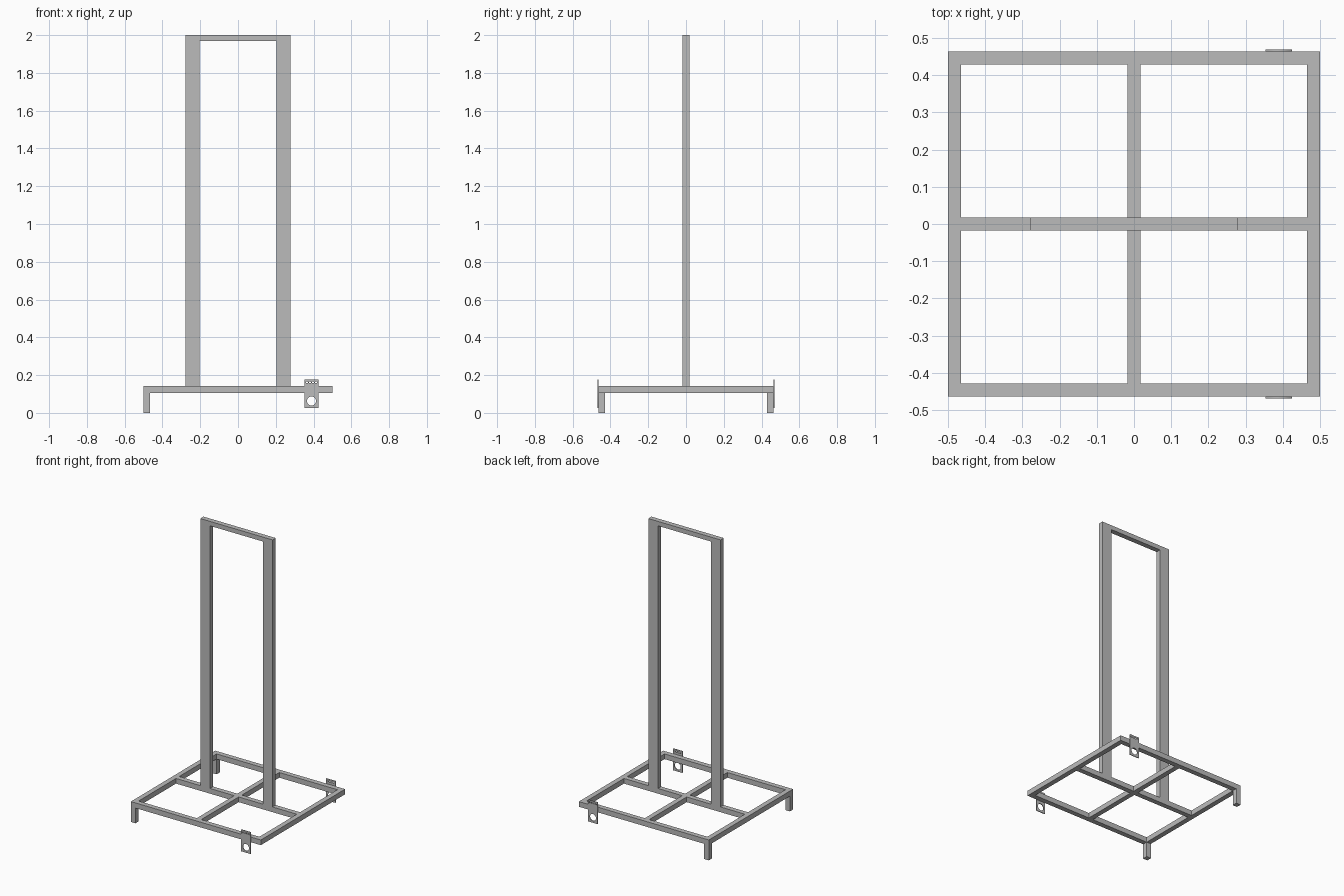
import bpy
import math
from mathutils import Matrix

cube = bpy.data.objects.get("Cube")
if cube:
    bpy.data.objects.remove(cube, do_unlink=True)

steel = bpy.data.materials.new("grey steel")
steel.use_nodes = True
GREY = (0.5, 0.5, 0.5, 1)
steel.diffuse_color = GREY
steel.node_tree.nodes["Principled BSDF"].inputs["Base Color"].default_value = GREY

# Main dimensions
HX, HY = 0.5, 0.4635          # half size of the base
T = 0.035                     # tube width
Z0, Z1, TOP = 0.106, 0.142, 2.0
POST_IN, POST_OUT = 0.203, 0.278


def add_object(name, mesh):
    mesh.materials.clear()
    mesh.materials.append(steel)
    ob = bpy.data.objects.new(name, mesh)
    bpy.context.collection.objects.link(ob)
    return ob


def bar(name, x, y, z):
    """Square bar filling the given (low, high) ranges."""
    bpy.ops.mesh.primitive_cube_add(size=1)
    ob = bpy.context.object
    ob.name = name
    spans = [sorted(s) for s in (x, y, z)]
    size = Matrix.Diagonal([b - a for a, b in spans] + [1])
    place = Matrix.Translation([(a + b) / 2 for a, b in spans])
    ob.data.transform(place @ size)
    ob.data.materials.append(steel)
    return ob


def add_loop(curve, points):
    spline = curve.splines.new("POLY")
    spline.points.add(len(points) - 1)
    for p, (u, v) in zip(spline.points, points):
        p.co = (u, v, 0, 1)
    spline.use_cyclic_u = True


def circle(cx, cy, r, n):
    return [(cx + r * math.cos(2 * math.pi * i / n),
             cy + r * math.sin(2 * math.pi * i / n)) for i in range(n)]


def bracket_mesh(thickness):
    """Flat wheel plate with an axle hole and a row of bolt holes."""
    curve = bpy.data.curves.new("bracket_profile", "CURVE")
    curve.dimensions = "2D"
    curve.fill_mode = "BOTH"
    curve.extrude = thickness / 2
    w, low, high = 0.036, 0.026, 0.177
    add_loop(curve, [(-w, low), (w, low), (w, high), (-w, high)])
    add_loop(curve, circle(0, 0.063, 0.024, 32))
    for i in range(4):
        add_loop(curve, circle((i - 1.5) * 0.016, 0.162, 0.005, 12))
    helper = bpy.data.objects.new("bracket_helper", curve)
    bpy.context.collection.objects.link(helper)
    graph = bpy.context.evaluated_depsgraph_get()
    mesh = bpy.data.meshes.new_from_object(helper.evaluated_get(graph))
    bpy.data.objects.remove(helper, do_unlink=True)
    mesh.transform(Matrix.Rotation(math.pi / 2, 4, "X"))
    return mesh


# Base frame: side rails and centre cross beam
inner_x, inner_y = HX - T, HY - T
for side, s in (("left", 1), ("right", -1)):
    bar(side + "_rail", (s * inner_x, s * HX), (-inner_y, inner_y), (Z0, Z1))
bar("cross_beam", (-inner_x, inner_x), (-T / 2, T / 2), (Z0, Z1))

# Parts repeated at the front and back
plate = 0.005
plate_mesh = bracket_mesh(plate)
for end, s in (("front", -1), ("back", 1)):
    bar(end + "_rail", (-HX, HX), (s * inner_y, s * HY), (Z0, Z1))
    bar(end + "_spine", (-T / 2, T / 2), (s * T / 2, s * inner_y), (Z0, Z1))
    bar(end + "_leg", (-HX, -inner_x), (s * inner_y, s * HY), (0, Z0))
    bracket = add_object(end + "_wheel_bracket", plate_mesh.copy())
    bracket.location = (0.389, s * (HY + plate / 2), 0)

# Upright frame
for side, s in (("left", 1), ("right", -1)):
    bar(side + "_post", (s * POST_IN, s * POST_OUT), (-T / 2, T / 2), (Z1, TOP))
bar("top_bar", (-POST_IN, POST_IN), (-T / 2, T / 2), (TOP - 0.031, TOP))
